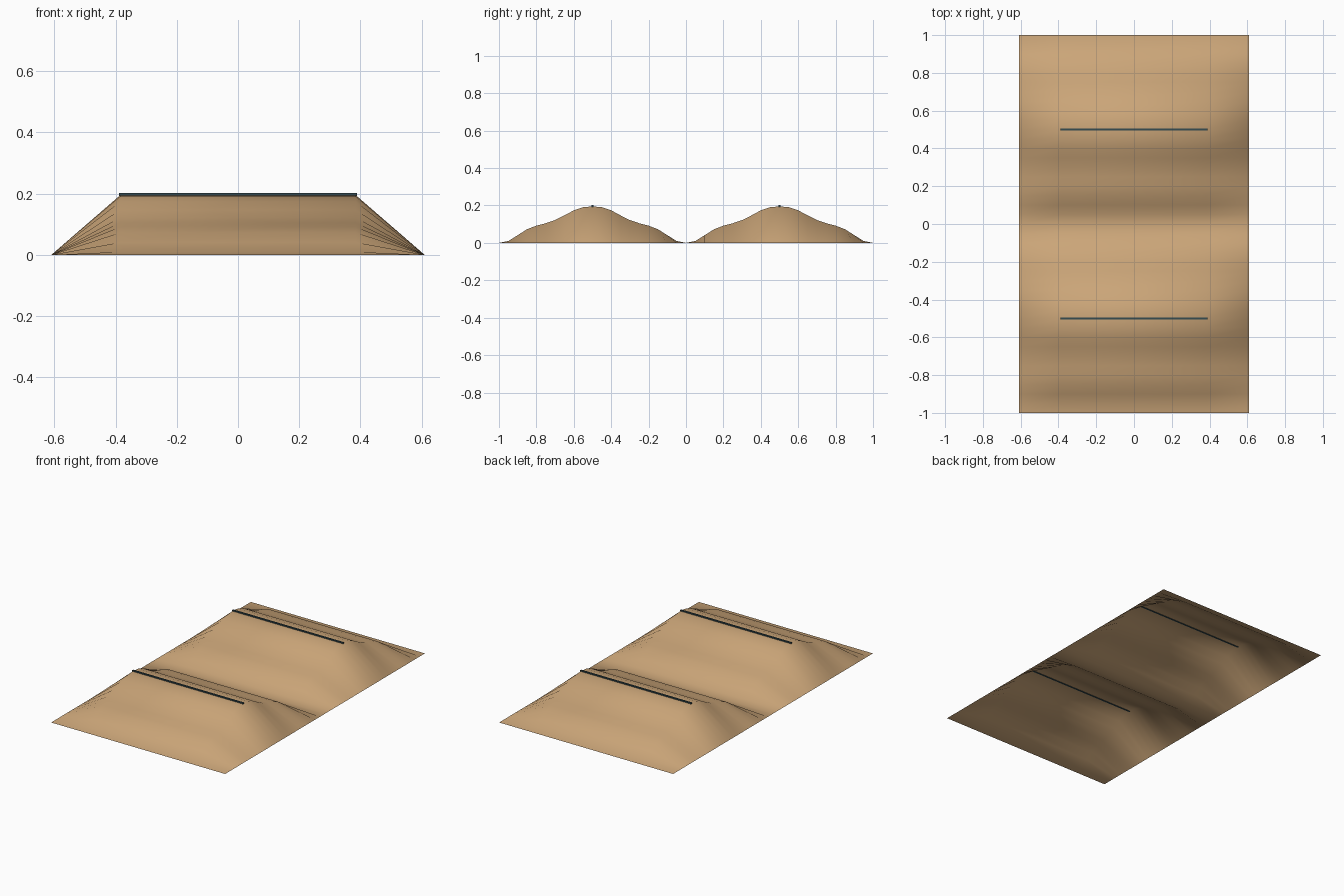
import bpy, bmesh

if "Cube" in bpy.data.objects:
    bpy.data.objects.remove(bpy.data.objects["Cube"])


def material(name, rgb):
    m = bpy.data.materials.new(name)
    m.diffuse_color = (*rgb, 1)
    m.use_nodes = True
    m.node_tree.nodes["Principled BSDF"].inputs["Base Color"].default_value = m.diffuse_color
    return m


tan = material("tan sheet", (0.60, 0.38, 0.19))
slate = material("dark slate", (0.035, 0.07, 0.08))


def add_object(name, bm, mat, smooth):
    me = bpy.data.meshes.new(name)
    bm.to_mesh(me)
    bm.free()
    me.materials.append(mat)
    for p in me.polygons:
        p.use_smooth = smooth
    ob = bpy.data.objects.new(name, me)
    bpy.context.collection.objects.link(ob)


# Ridge profile from valley to crest, mirrored and repeated twice along y
half = [0, .010, .041, .073, .092, .105, .122, .147, .174, .191, .195]
ridge = half + half[-2::-1]
profile = ridge + ridge[1:]
n = len(profile) - 1
END, FLAT = 0.61, 0.385

# Open sheet: full profile in the middle, sloping to flat at both ends
bm = bmesh.new()
columns = []
for x, k in ((-END, 0), (-FLAT, 1), (FLAT, 1), (END, 0)):
    columns.append([bm.verts.new((x, -1 + 2 * i / n, z * k))
                    for i, z in enumerate(profile)])
for a, b in zip(columns, columns[1:]):
    for i in range(n):
        bm.faces.new((a[i], b[i], b[i + 1], a[i + 1]))
add_object("ridged_sheet", bm, tan, True)

# Thin dark strip along each crest
for name, y in (("front_crest_strip", -0.5), ("back_crest_strip", 0.5)):
    bm = bmesh.new()
    bmesh.ops.create_cube(bm, size=1)
    for v in bm.verts:
        v.co = (v.co.x * 0.776, y + v.co.y * 0.01, 0.197 + v.co.z * 0.009)
    add_object(name, bm, slate, False)
